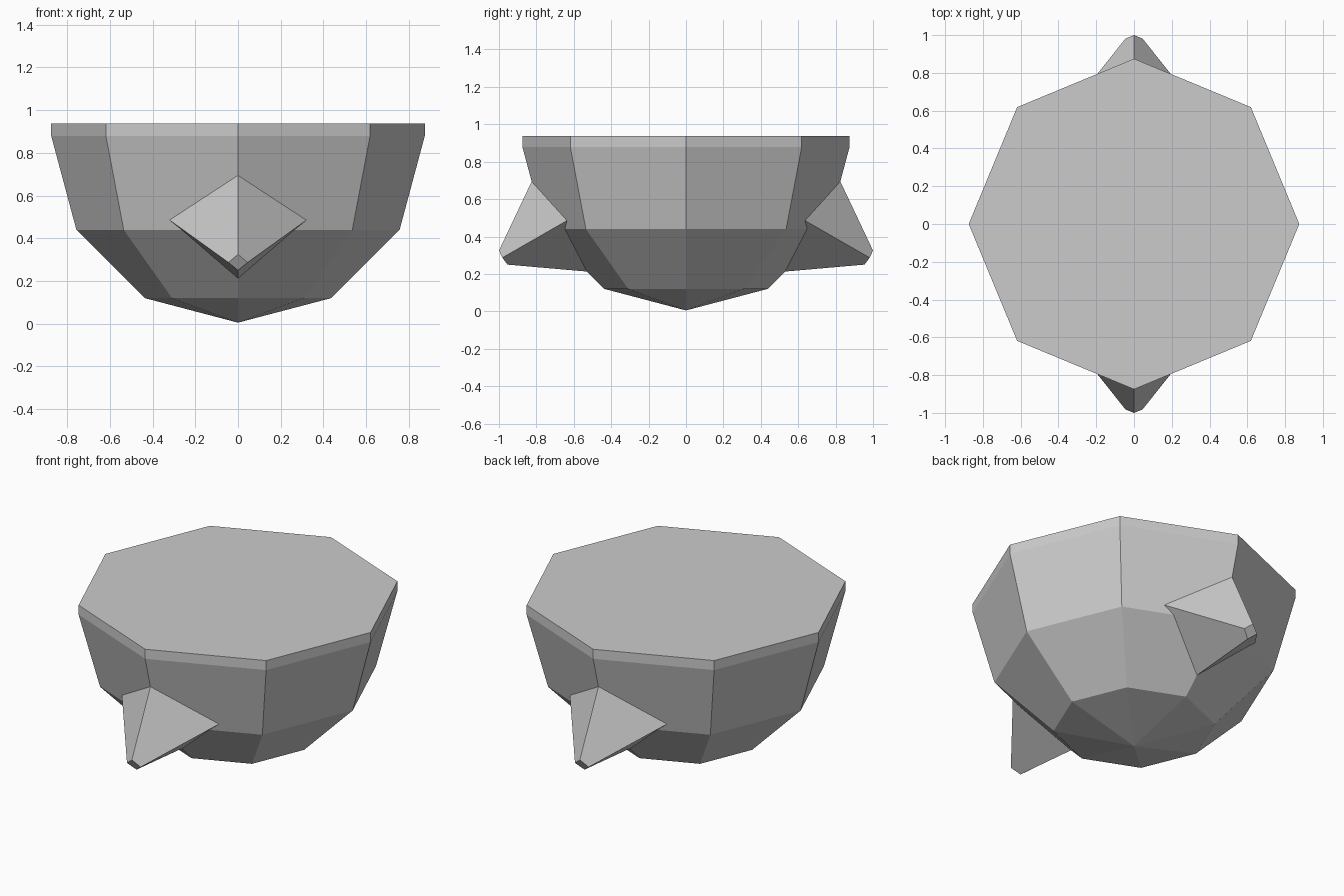
import bpy, bmesh
from math import pi
from mathutils import Vector

if "Cube" in bpy.data.objects:
    bpy.data.objects.remove(bpy.data.objects["Cube"])


def make_object(name, bm):
    bmesh.ops.remove_doubles(bm, verts=bm.verts, dist=1e-4)
    bmesh.ops.recalc_face_normals(bm, faces=bm.faces)
    mesh = bpy.data.meshes.new(name)
    bm.to_mesh(mesh)
    bm.free()
    obj = bpy.data.objects.new(name, mesh)
    bpy.context.collection.objects.link(obj)
    return obj


# Eight-sided bowl body with a flat, closed top
profile = [(0, 0.005), (0.437, 0.12), (0.757, 0.44), (0.875, 0.88), (0.875, 0.937), (0, 0.937)]
bm = bmesh.new()
verts = [bm.verts.new((r, 0, z)) for r, z in profile]
edges = [bm.edges.new(pair) for pair in zip(verts, verts[1:])]
bmesh.ops.spin(bm, geom=verts + edges, cent=(0, 0, 0), axis=(0, 0, 1),
               angle=2 * pi, steps=8)
bmesh.ops.remove_doubles(bm, verts=bm.verts, dist=1e-4)
top = [f for f in bm.faces if f.calc_center_median().z > 0.936]
bmesh.ops.dissolve_faces(bm, faces=top, use_verts=True)
make_object("bowl", bm)


# Blunt four-sided handle, its root sunk slightly into the bowl
def make_handle(name, side):
    tip = [(0, 1.0, 0.325), (0.045, 0.982, 0.287), (0, 0.955, 0.25), (-0.045, 0.982, 0.287)]
    root = [(0, 0.825, 0.695), (0.32, 0.637, 0.485), (0, 0.522, 0.212), (-0.32, 0.637, 0.485)]
    bm = bmesh.new()
    place = lambda p: bm.verts.new((p.x, p.y * side, p.z))
    outer = [place(Vector(t)) for t in tip]
    inner = [place(Vector(t).lerp(Vector(r), 1.08)) for t, r in zip(tip, root)]
    bm.faces.new(outer)
    bm.faces.new(inner[::-1])
    for i in range(4):
        j = (i + 1) % 4
        bm.faces.new((outer[i], inner[i], inner[j], outer[j]))
    return make_object(name, bm)


make_handle("front_handle", -1)
make_handle("back_handle", 1)
